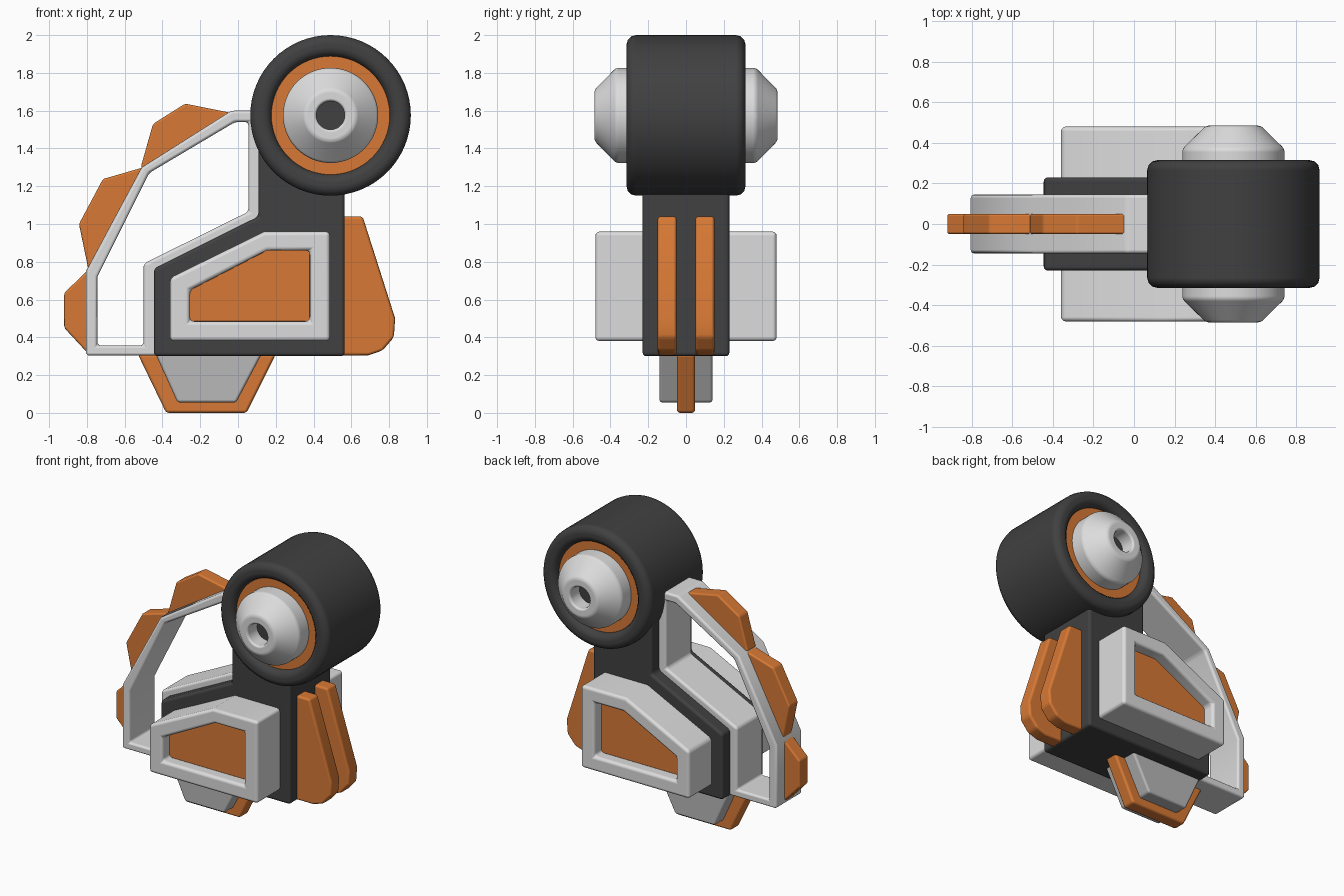
import bpy, bmesh, math

cube = bpy.data.objects.get("Cube")
if cube:
    bpy.data.objects.remove(cube, do_unlink=True)


def material(name, r, g, b):
    m = bpy.data.materials.new(name)
    m.use_nodes = True
    m.diffuse_color = (r, g, b, 1)
    node = next(n for n in m.node_tree.nodes if n.type == 'BSDF_PRINCIPLED')
    node.inputs["Base Color"].default_value = (r, g, b, 1)
    node.inputs["Roughness"].default_value = 0.6
    return m


DARK = material("dark_grey", 0.052, 0.052, 0.052)
ORANGE = material("orange", 0.68, 0.19, 0.035)
LIGHT = material("light_grey", 0.72, 0.72, 0.72)
MID = material("mid_grey", 0.48, 0.48, 0.48)


def finish(name, bm, mat, bevel):
    """Turn a bmesh into a smooth-shaded object with softened edges."""
    bmesh.ops.recalc_face_normals(bm, faces=bm.faces[:])
    for f in bm.faces:
        f.smooth = True
    mesh = bpy.data.meshes.new(name)
    bm.to_mesh(mesh)
    bm.free()
    mesh.materials.append(mat)
    obj = bpy.data.objects.new(name, mesh)
    bpy.context.collection.objects.link(obj)
    mod = obj.modifiers.new("soft_edges", 'BEVEL')
    mod.width = bevel
    mod.segments = 3
    mod.limit_method = 'ANGLE'
    mod.angle_limit = math.radians(30)
    mod.use_clamp_overlap = False
    mod.harden_normals = True
    return obj


def prism(name, points, y0, y1, mat, bevel=0.018):
    """Side profile (x, z) extruded along y."""
    bm = bmesh.new()
    a, b = ([bm.verts.new((x, y, z)) for x, z in points] for y in (y0, y1))
    bm.faces.new(a)
    bm.faces.new(b)
    for i in range(len(a)):
        j = (i + 1) % len(a)
        bm.faces.new((a[i], a[j], b[j], b[i]))
    return finish(name, bm, mat, bevel)


def ring(name, outer, inner, y0, y1, mat, bevel=0.018):
    """Open frame between two matching outlines, extruded along y."""
    bm = bmesh.new()
    loops = [[bm.verts.new((x, y, z)) for x, z in pts]
             for pts, y in ((outer, y0), (outer, y1), (inner, y1), (inner, y0))]
    for i in range(len(outer)):
        j = (i + 1) % len(outer)
        for k in range(4):
            p, q = loops[k], loops[(k + 1) % 4]
            bm.faces.new((p[i], p[j], q[j], q[i]))
    return finish(name, bm, mat, bevel)


def lathe(name, profile, mat, bevel, steps=64):
    """Closed profile (radius, y) turned about the wheel axle."""
    bm = bmesh.new()
    rows = []
    for s in range(steps):
        t = math.tau * s / steps
        rows.append([bm.verts.new((0.49 + r * math.cos(t), y, 1.575 + r * math.sin(t)))
                     for r, y in profile])
    for s in range(steps):
        p, q = rows[s], rows[(s + 1) % steps]
        for k in range(len(profile)):
            n = (k + 1) % len(profile)
            bm.faces.new((p[k], p[n], q[n], q[k]))
    return finish(name, bm, mat, bevel)


# Main body
prism("body", [(-0.445, 0.3), (0.565, 0.3), (0.565, 1.32), (0.108, 1.42),
               (0.108, 1.04), (-0.445, 0.765)], -0.23, 0.23, DARK, 0.02)

# Open guard frame with ridges along its outer edge
ring("guard_frame",
     [(-0.805, 0.303), (-0.42, 0.303), (-0.42, 0.75), (0.13, 1.02),
      (0.13, 1.6), (-0.035, 1.6), (-0.51, 1.3), (-0.805, 0.75)],
     [(-0.745, 0.357), (-0.5, 0.357), (-0.5, 0.79), (0.055, 1.065),
      (0.055, 1.54), (-0.015, 1.54), (-0.47, 1.27), (-0.745, 0.72)],
     -0.145, 0.145, LIGHT)
ridges = {
    "upper_ridge": [(-0.03, 1.587), (-0.28, 1.637), (-0.45, 1.53), (-0.515, 1.3), (-0.49, 1.285)],
    "middle_ridge": [(-0.5, 1.3), (-0.715, 1.238), (-0.842, 1.0), (-0.79, 0.75)],
    "lower_ridge": [(-0.785, 0.765), (-0.92, 0.635), (-0.92, 0.45), (-0.785, 0.305)],
}
for name, pts in ridges.items():
    prism(name, pts, -0.05, 0.05, ORANGE, 0.012)

# Raised side panels with recessed inserts
panel_outer = [(-0.36, 0.38), (0.487, 0.38), (0.487, 0.96), (0.138, 0.96), (-0.36, 0.715)]
panel_inner = [(-0.254, 0.485), (0.38, 0.485), (0.38, 0.86), (0.153, 0.86), (-0.254, 0.65)]
for side, s in (("front", -1), ("back", 1)):
    ring(side + "_panel", panel_outer, panel_inner, s * 0.2, s * 0.48, LIGHT, 0.022)
    prism(side + "_panel_insert", panel_inner, s * 0.2, s * 0.4, ORANGE, 0.002)

# Twin fins on the left end
fin = [(0.52, 0.305), (0.69, 0.305), (0.765, 0.33), (0.825, 0.4), (0.832, 0.5),
       (0.66, 1.04), (0.52, 1.04)]
for side, y in (("front", -0.1), ("back", 0.1)):
    prism(side + "_fin", fin, y - 0.05, y + 0.05, ORANGE, 0.016)

# Keel under the body with a raised rim
prism("keel", [(-0.44, 0.32), (0.13, 0.32), (-0.01, 0.055), (-0.32, 0.055)],
      -0.14, 0.14, MID, 0.015)
prism("keel_rim", [(-0.53, 0.31), (0.2, 0.31), (0.045, 0.0), (-0.38, 0.0)],
      -0.048, 0.048, ORANGE, 0.016)

# Wheel: tyre, rim discs, hub caps and dark hub sockets
lathe("tyre", [(0.312, -0.315), (0.425, -0.315), (0.425, 0.315), (0.312, 0.315)], DARK, 0.05)
for side, s in (("front", -1), ("back", 1)):
    lathe(side + "_rim", [(0.1, s * 0.2), (0.33, s * 0.2), (0.33, s * 0.27), (0.1, s * 0.27)],
          ORANGE, 0.004)
    lathe(side + "_hub", [(0.075, s * 0.2), (0.252, s * 0.2), (0.252, s * 0.37),
                          (0.135, s * 0.485), (0.075, s * 0.485)], LIGHT, 0.015)
    lathe(side + "_hub_socket", [(0.001, s * 0.3), (0.08, s * 0.3), (0.08, s * 0.38),
                                 (0.001, s * 0.38)], DARK, 0.0003)
